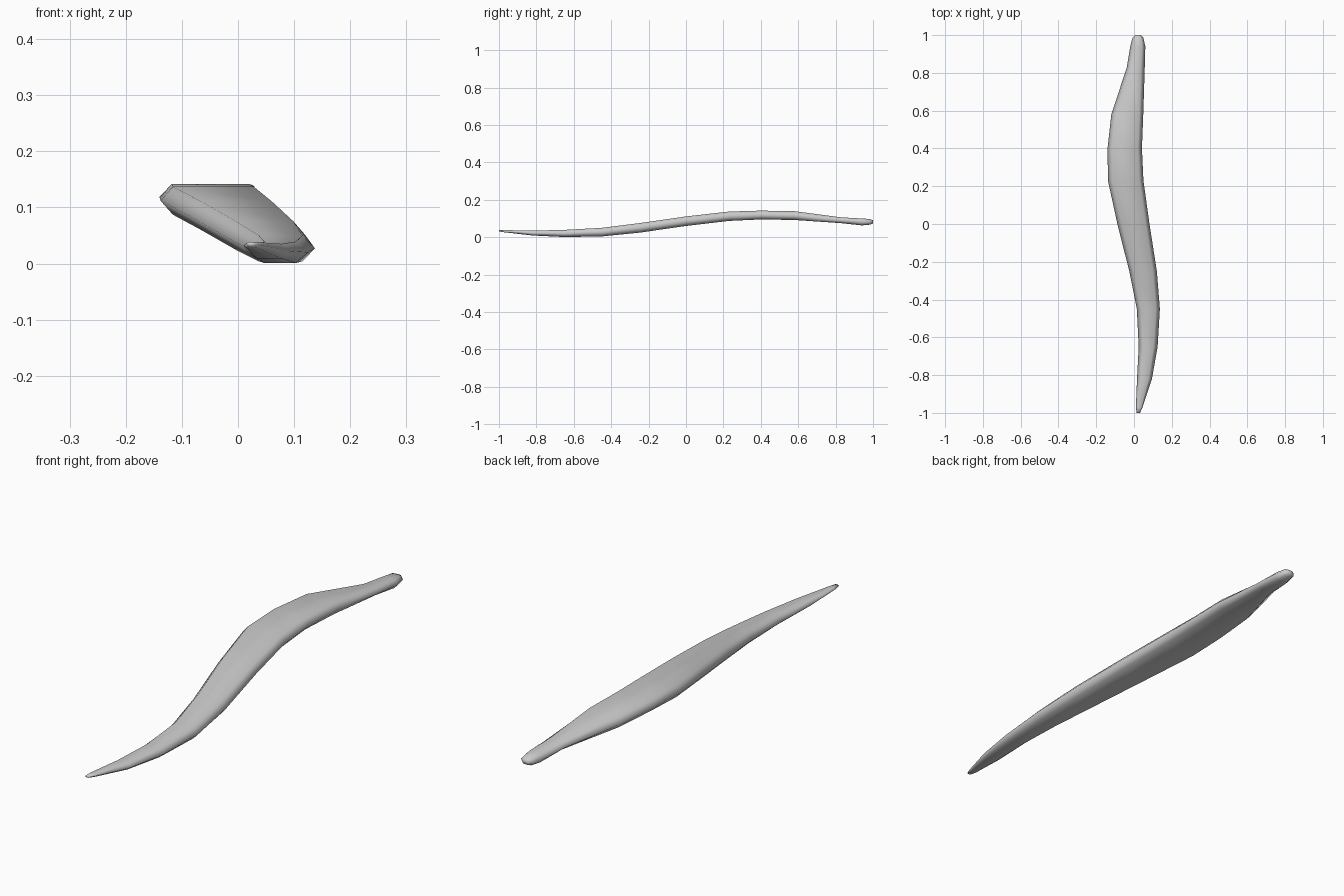
import bpy, bmesh

# stations along the blade: y, left x, right x, bottom z, top z
stations = [
    (-1.0, 0.014, 0.032, 0.031, 0.038),
    (-0.97, 0.010, 0.045, 0.026, 0.038),
    (-0.82, 0.016, 0.095, 0.009, 0.035),
    (-0.65, 0.025, 0.125, 0.001, 0.039),
    (-0.45, 0.015, 0.137, 0.004, 0.050),
    (-0.25, -0.025, 0.121, 0.024, 0.075),
    (0.0, -0.088, 0.082, 0.060, 0.111),
    (0.23, -0.138, 0.050, 0.087, 0.137),
    (0.4, -0.140, 0.042, 0.095, 0.142),
    (0.58, -0.120, 0.049, 0.092, 0.139),
    (0.83, -0.038, 0.057, 0.075, 0.106),
    (0.94, -0.020, 0.060, 0.063, 0.100),
    (0.985, -0.008, 0.050, 0.067, 0.097),
    (1.0, 0.005, 0.036, 0.073, 0.090),
]

mat = bpy.data.materials.new("light grey")
mat.diffuse_color = (0.6, 0.6, 0.6, 1)

# six-sided bevelled section lofted through the stations
bm = bmesh.new()
rings = []
for y, xl, xr, zb, zt in stations:
    w = xr - xl
    b = min(0.022, w * 0.22)
    zm = zb + (zt - zb) * 0.5
    pts = [(xl, zm), (xl + b, zb), (xr - b, zb), (xr, zm), (xr - b, zt), (xl + b, zt)]
    rings.append([bm.verts.new((x, y, z)) for x, z in pts])
for r, s in zip(rings, rings[1:]):
    for i in range(6):
        j = (i + 1) % 6
        bm.faces.new((r[i], r[j], s[j], s[i]))
bm.faces.new(rings[0][::-1])
bm.faces.new(rings[-1])
bmesh.ops.recalc_face_normals(bm, faces=bm.faces)
for f in bm.faces:
    f.smooth = True
me = bpy.data.meshes.new("curved_blade")
bm.to_mesh(me)
bm.free()
me.materials.append(mat)
ob = bpy.data.objects.new("curved_blade", me)
bpy.context.collection.objects.link(ob)
